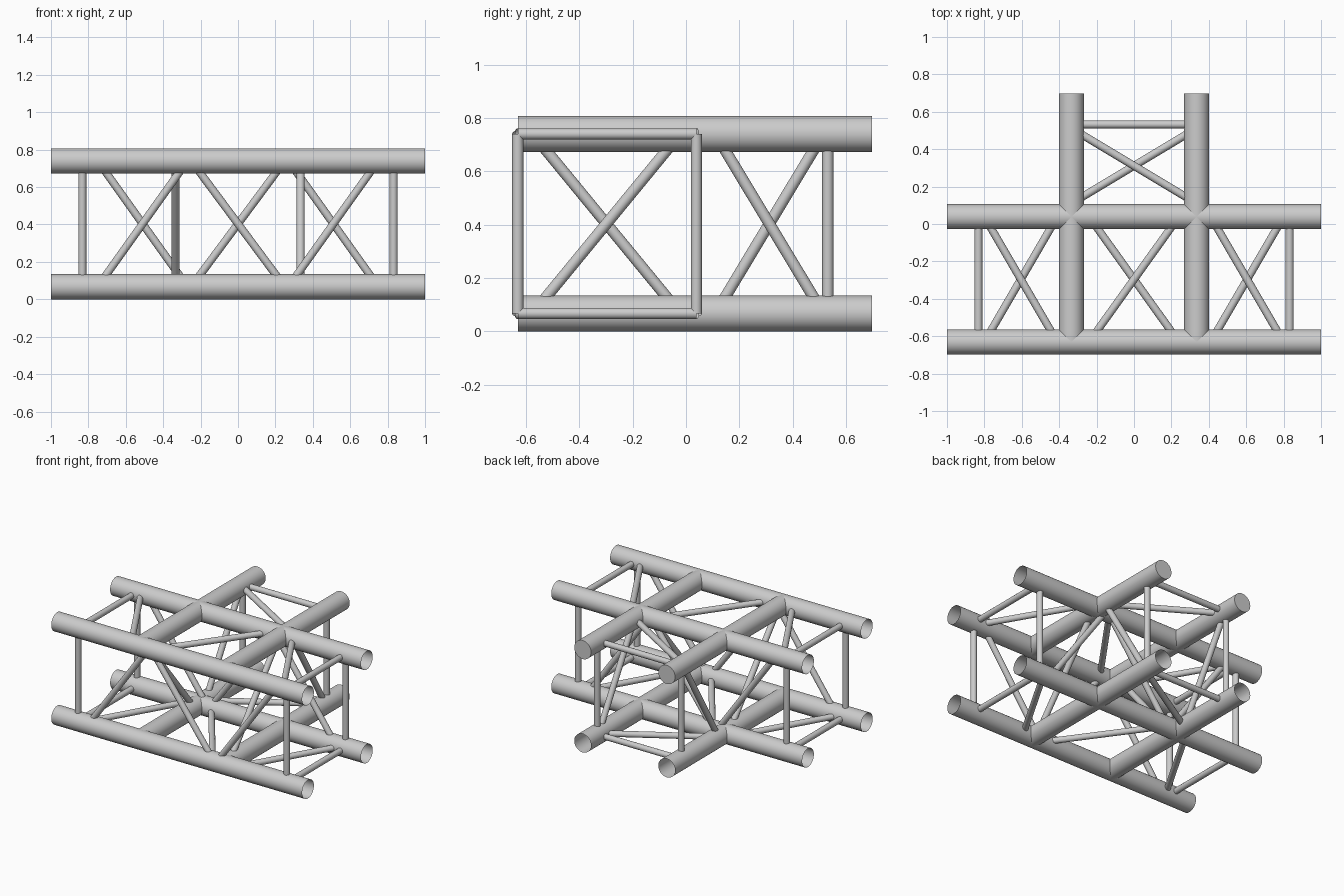
import bpy
import bmesh
from mathutils import Vector

cube = bpy.data.objects.get("Cube")
if cube:
    bpy.data.objects.remove(cube, do_unlink=True)

# Chord centre lines and radii
R, r = 0.067, 0.021
LOW, HIGH = 0.067, 0.74
FRONT, BACK = -0.631, 0.039
SIDE = 0.335
END_X, END_Y = 0.832, 0.532

metal = bpy.data.materials.new("brushed_grey_metal")
metal.use_nodes = True
metal.diffuse_color = (0.6, 0.6, 0.6, 1)
metal.node_tree.nodes["Principled BSDF"].inputs["Base Color"].default_value = (0.6, 0.6, 0.6, 1)


def tube(name, start, end, radius, sides=32, cap_end=False):
    """Hollow round tube between two points, optionally closed at the far end."""
    a, b = Vector(start), Vector(end)
    bm = bmesh.new()
    bmesh.ops.create_cone(bm, cap_ends=False, segments=sides,
                          radius1=radius, radius2=radius, depth=(b - a).length)
    for face in bm.faces:
        face.smooth = True
    if cap_end:
        rim = [e for e in bm.edges if all(v.co.z > 0 for v in e.verts)]
        bmesh.ops.holes_fill(bm, edges=rim, sides=0)
    bmesh.ops.recalc_face_normals(bm, faces=bm.faces)
    # Keep the outer wall facing away from the tube axis
    wall = next(f for f in bm.faces if len(f.verts) == 4)
    mid = wall.calc_center_median()
    if wall.normal.dot(Vector((mid.x, mid.y, 0))) < 0:
        bmesh.ops.reverse_faces(bm, faces=bm.faces)
    for edge in bm.edges:
        if len(edge.link_faces) == 2 and edge.calc_face_angle() > 0.6:
            edge.smooth = False
    mesh = bpy.data.meshes.new(name)
    bm.to_mesh(mesh)
    bm.free()
    mesh.materials.append(metal)
    obj = bpy.data.objects.new(name, mesh)
    obj.location = (a + b) / 2
    obj.rotation_mode = 'QUATERNION'
    obj.rotation_quaternion = (b - a).to_track_quat('Z', 'Y')
    bpy.context.collection.objects.link(obj)


def brace(name, start, end):
    tube(name, start, end, r, 20)


# Main chords and crossing chords
for level, z in (("lower", LOW), ("upper", HIGH)):
    for place, y in (("front", FRONT), ("back", BACK)):
        tube(f"{level}_{place}_chord", (-1, y, z), (1, y, z), R, 40)
    for side, x in (("right", -SIDE), ("left", SIDE)):
        tube(f"{level}_{side}_cross_chord", (x, FRONT, z), (x, 0.698, z), R, 40,
             cap_end=(z == HIGH))

# Square end frames: uprights and rungs
for side, s in (("right", -1), ("left", 1)):
    for place, y in (("front", FRONT), ("back", BACK)):
        brace(f"{side}_{place}_upright", (s * END_X, y, LOW), (s * END_X, y, HIGH))
    brace(f"{side}_arm_upright", (s * SIDE, END_Y, LOW), (s * SIDE, END_Y, HIGH))
for level, z in (("lower", LOW), ("upper", HIGH)):
    for side, s in (("right", -1), ("left", 1)):
        brace(f"{side}_{level}_rung", (s * END_X, FRONT, z), (s * END_X, BACK, z))
    brace(f"arm_{level}_rung", (-SIDE, END_Y, z), (SIDE, END_Y, z))

# Zigzag diagonals in the front and back planes, opposite to each other
for place, y, z0, z1 in (("front", FRONT, LOW, HIGH), ("back", BACK, HIGH, LOW)):
    brace(f"{place}_right_diagonal", (-0.75, y, z0), (-0.27, y, z1))
    brace(f"{place}_middle_diagonal", (-0.25, y, z1), (0.25, y, z0))
    brace(f"{place}_left_diagonal", (0.27, y, z0), (0.75, y, z1))

# Zigzag diagonals in the top and bottom planes, including the rear arm
for level, z, y0, y1, s in (("upper", HIGH, BACK, FRONT, 1), ("lower", LOW, FRONT, BACK, -1)):
    brace(f"{level}_right_diagonal", (-0.8, y0, z), (-0.41, y1, z))
    brace(f"{level}_middle_diagonal", (-0.24, y1, z), (0.24, y0, z))
    brace(f"{level}_left_diagonal", (0.41, y0, z), (0.8, y1, z))
    brace(f"{level}_arm_diagonal", (-s * SIDE, 0.512, z), (s * SIDE, 0.11, z))

# Diagonals under the crossing chords
for side, x, z0, z1 in (("left", SIDE, LOW, HIGH), ("right", -SIDE, HIGH, LOW)):
    brace(f"{side}_inner_diagonal", (x, -0.575, z0), (x, -0.022, z1))
    brace(f"{side}_arm_diagonal", (x, 0.11, z1), (x, 0.515, z0))
